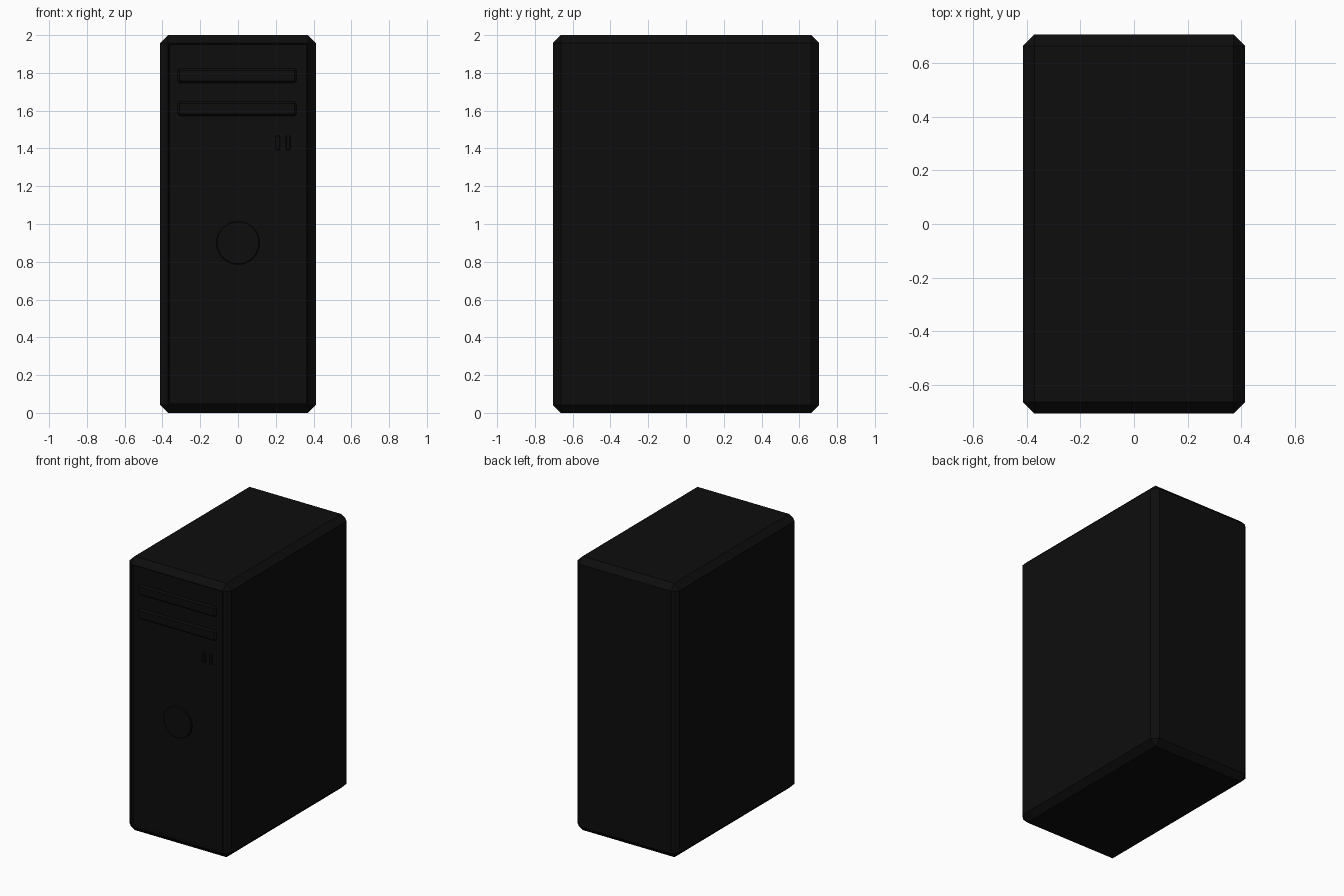
import bpy
import bmesh

cube = bpy.data.objects.get("Cube")
if cube:
    bpy.data.objects.remove(cube, do_unlink=True)

black = bpy.data.materials.new("matte black")
black.use_nodes = True
colour = (0.004, 0.004, 0.004, 1)
black.diffuse_color = colour
black.node_tree.nodes["Principled BSDF"].inputs["Base Color"].default_value = colour

W, D, H = 0.826, 1.41, 2.0
FRONT = -D / 2
PANEL = FRONT + 0.015


def finish(ob, name, bevel=0):
    ob.name = name
    ob.data.materials.append(black)
    if bevel:
        mod = ob.modifiers.new("chamfer", "BEVEL")
        mod.width = bevel
        mod.segments = 1
        mod.limit_method = "ANGLE"
    return ob


def box(name, centre, size, bevel=0):
    bpy.ops.mesh.primitive_cube_add(size=1, location=centre)
    ob = bpy.context.object
    ob.scale = size
    bpy.ops.object.transform_apply(location=False, rotation=False, scale=True)
    return finish(ob, name, bevel)


# chamfered case with a slightly sunk front panel
case = box("case", (0, 0, H / 2), (W, D, H))
bm = bmesh.new()
bm.from_mesh(case.data)
bmesh.ops.bevel(bm, geom=bm.edges[:], offset=0.042, segments=1, affect="EDGES")
bm.normal_update()
face = min(bm.faces, key=lambda f: f.normal.y)
bmesh.ops.inset_region(bm, faces=[face], thickness=0.008, depth=0)
bmesh.ops.inset_region(bm, faces=[face], thickness=0.003, depth=FRONT - PANEL)
bm.to_mesh(case.data)
bm.free()

# drive bays
for i, z in enumerate((1.785, 1.61)):
    box(f"drive_bay_{i + 1}", (-0.005, PANEL, z), (0.63, 0.026, 0.075), 0.01)

# small front ports
for i, x in enumerate((0.21, 0.265)):
    box(f"front_port_{i + 1}", (x, PANEL, 1.43), (0.025, 0.02, 0.075), 0.004)

# round power button
bpy.ops.mesh.primitive_cylinder_add(vertices=32, radius=0.115, depth=0.024,
                                    location=(0, PANEL, 0.9), rotation=(1.5708, 0, 0))
finish(bpy.context.object, "power_button", 0.005)
